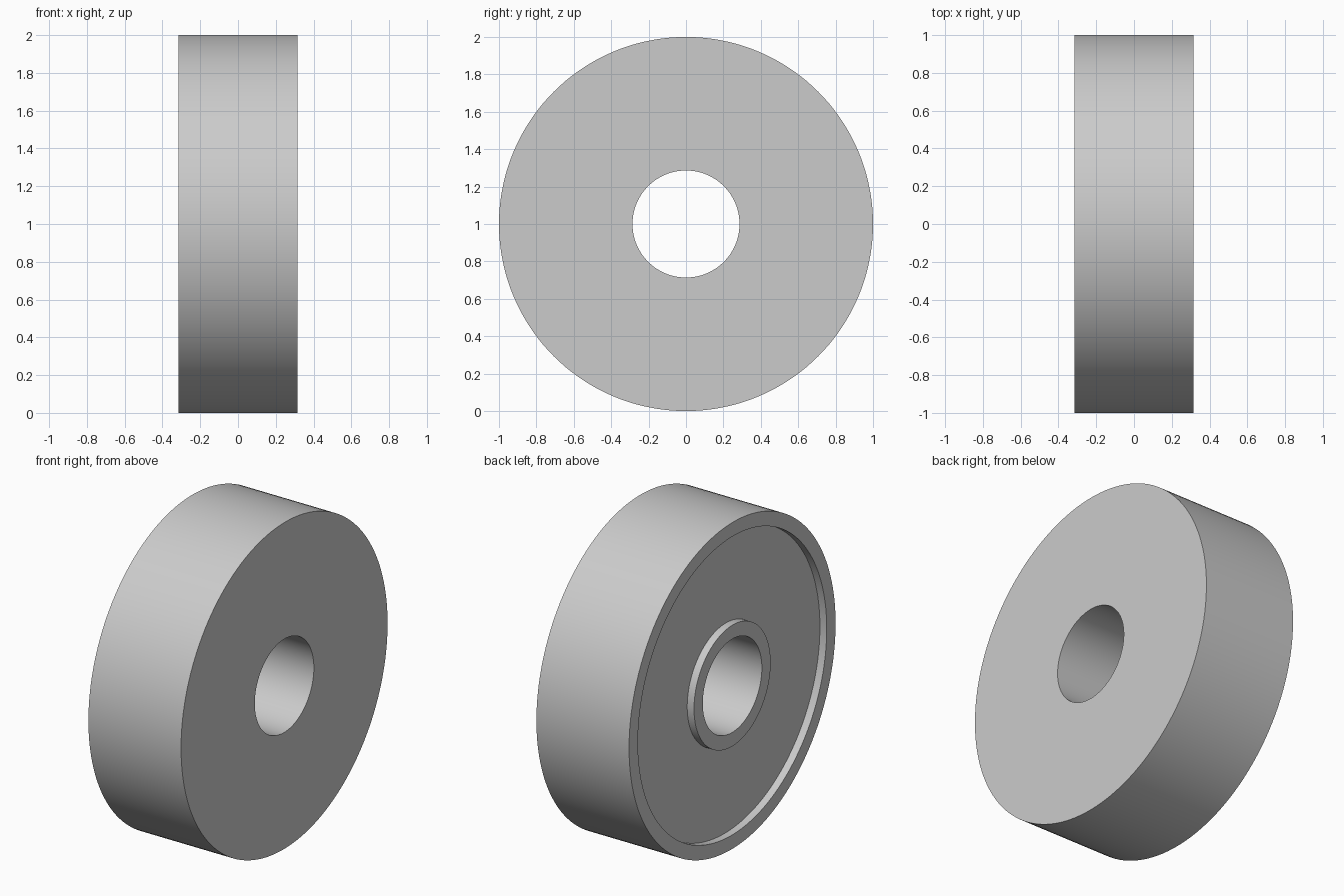
import bpy, bmesh, math
from mathutils import Vector

cube = bpy.data.objects.get("Cube")
if cube:
    bpy.data.objects.remove(cube, do_unlink=True)

# Plain grey material
GREY = (0.6, 0.6, 0.6, 1)
mat = bpy.data.materials.new("plain grey")
mat.use_nodes = True
mat.diffuse_color = GREY
mat.node_tree.nodes["Principled BSDF"].inputs["Base Color"].default_value = GREY

# Main dimensions
SEGMENTS = 144
HALF_WIDTH = 0.314
BORE, HUB, RIM, OUTER = 0.286, 0.371, 0.914, 1.0
FLOOR = -HALF_WIDTH + 0.046

# Cross-section as (x, radius): flat on +x, recessed between hub and rim on -x
profile = [
    (HALF_WIDTH, BORE), (HALF_WIDTH, OUTER),
    (-HALF_WIDTH, OUTER), (-HALF_WIDTH, RIM),
    (FLOOR, RIM), (FLOOR, HUB),
    (-HALF_WIDTH, HUB), (-HALF_WIDTH, BORE),
]

# Revolve the closed section around the x axis
bm = bmesh.new()
verts = [bm.verts.new((x, 0, r)) for x, r in profile]
edges = [bm.edges.new((v, verts[(i + 1) % len(verts)])) for i, v in enumerate(verts)]
bmesh.ops.spin(bm, geom=verts + edges, cent=Vector(), axis=Vector((1, 0, 0)),
               angle=math.tau, steps=SEGMENTS, use_merge=True)
bmesh.ops.remove_doubles(bm, verts=bm.verts, dist=0.0001)
bmesh.ops.recalc_face_normals(bm, faces=bm.faces)
mesh = bpy.data.meshes.new("roller_ring")
bm.to_mesh(mesh)
bm.free()
mesh.materials.append(mat)

roller = bpy.data.objects.new("roller_ring", mesh)
roller.location.z = OUTER
bpy.context.collection.objects.link(roller)

# Smooth the round walls, keep the rims crisp
bpy.ops.object.select_all(action="DESELECT")
roller.select_set(True)
bpy.context.view_layer.objects.active = roller
bpy.ops.object.shade_smooth_by_angle(angle=math.radians(30))
